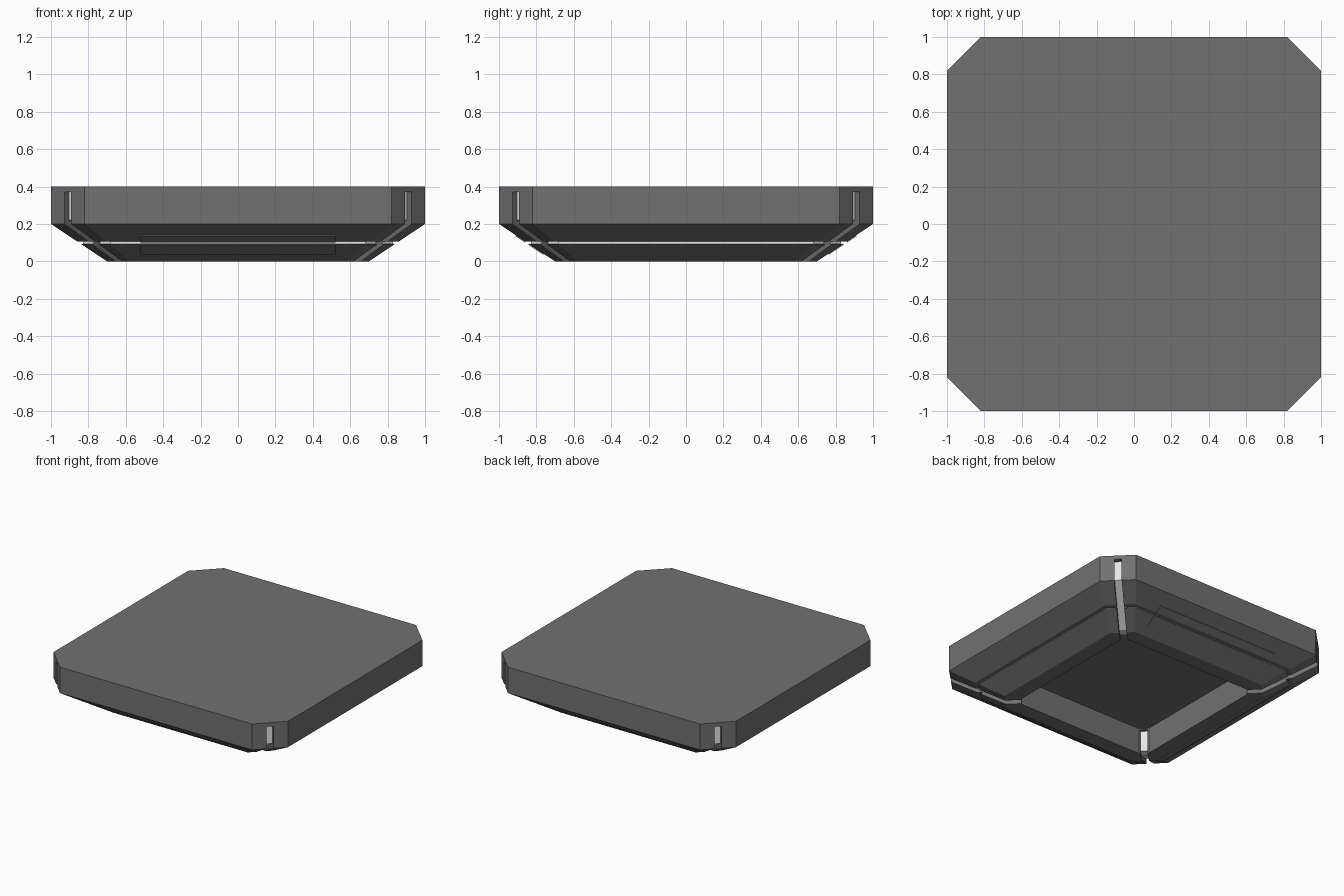
import bpy, bmesh
from math import pi, sqrt
from mathutils import Matrix, Vector

cube = bpy.data.objects.get("Cube")
if cube:
    bpy.data.objects.remove(cube)


def material(name, rgb):
    m = bpy.data.materials.new(name)
    m.use_nodes = True
    m.diffuse_color = (*rgb, 1)
    m.node_tree.nodes["Principled BSDF"].inputs["Base Color"].default_value = (*rgb, 1)
    return m


MATS = [material("dark_grey", (0.165, 0.165, 0.17)),
        material("light_strip", (0.85, 0.85, 0.85))]


def finish(bm, name):
    bmesh.ops.recalc_face_normals(bm, faces=bm.faces)
    mesh = bpy.data.meshes.new(name)
    bm.to_mesh(mesh)
    bm.free()
    for m in MATS:
        mesh.materials.append(m)
    obj = bpy.data.objects.new(name, mesh)
    bpy.context.collection.objects.link(obj)
    return obj


def octagon(bm, half, flat, z):
    h, k = half, flat
    pts = [(h, -k), (h, k), (k, h), (-k, h), (-h, k), (-h, -k), (-k, -h), (k, -h)]
    return [bm.verts.new((x, y, z)) for x, y in pts]


def outer(scale, z):
    return scale, 0.82 * scale, z


# Main body: stacked octagons from the underside recess, around the rim, to the top
stations = [(0.585, 0.535, 0.2), (0.585, 0.535, 0), outer(0.7, 0),
            outer(0.841, 0.094), outer(0.83, 0.094), outer(0.83, 0.106),
            outer(0.859, 0.106), outer(1, 0.2), outer(1, 0.4)]
GROOVE = 4  # the back wall of the thin groove around the slope
bm = bmesh.new()
rings = [octagon(bm, *s) for s in stations]
for i, (a, b) in enumerate(zip(rings, rings[1:])):
    for j in range(8):
        k = (j + 1) % 8
        f = bm.faces.new((a[j], a[k], b[k], b[j]))
        f.material_index = int(i == GROOVE)
bm.faces.new(rings[0])
bm.faces.new(rings[-1])
body = finish(bm, "slab_body")

# Corner slots: a C-shaped profile wrapping the wall, its inner faces lit
slot = [(1.4, 0.37), (1.4, 0.15), (0.95, -0.1), (0.7, -0.1), (0.7, 0.19),
        (0.815, 0.19), (0.815, 0.031), (0.885, 0.031), (1.252, 0.221), (1.252, 0.37)]
HALF_WIDTH = 0.026
cutters = []
for corner in range(4):
    bm = bmesh.new()
    left, right = [[bm.verts.new((r, s * HALF_WIDTH, z)) for r, z in slot] for s in (-1, 1)]
    bm.faces.new(left)
    bm.faces.new(right)
    n = len(slot)
    for j in range(n):
        k = (j + 1) % n
        f = bm.faces.new((left[j], left[k], right[k], right[j]))
        f.material_index = int(5 <= j <= 8)
    bm.transform(Matrix.Rotation(pi / 4 + corner * pi / 2, 4, "Z"))
    cutter = finish(bm, "corner_slot_cutter")
    cutters.append(cutter)
    mod = body.modifiers.new("corner_slot", "BOOLEAN")
    mod.operation = "DIFFERENCE"
    mod.solver = "EXACT"
    mod.object = cutter

# Apply the cuts and remove the helpers
bpy.context.view_layer.update()
cut = bpy.data.meshes.new_from_object(body.evaluated_get(bpy.context.evaluated_depsgraph_get()))
body.modifiers.clear()
body.data = cut
for c in cutters:
    bpy.data.objects.remove(c)

# Access panels: thin plates on the front and back slopes, split by the groove
normal = Vector((0, -0.2, -0.3)).normalized()
for side, turn in (("front", 0), ("back", pi)):
    for part, low, high in (("lower", 0.04, 0.094), ("upper", 0.106, 0.14)):
        bm = bmesh.new()
        layers = []
        for lift in (-0.002, 0.005):
            layers.append([bm.verts.new(Vector((x, -(0.7 + 1.5 * z), z)) + normal * lift)
                           for x, z in ((-0.52, low), (0.52, low), (0.52, high), (-0.52, high))])
        a, b = layers
        bm.faces.new(a)
        bm.faces.new(b)
        for j in range(4):
            k = (j + 1) % 4
            bm.faces.new((a[j], a[k], b[k], b[j]))
        bm.transform(Matrix.Rotation(turn, 4, "Z"))
        finish(bm, f"{side}_{part}_panel")
